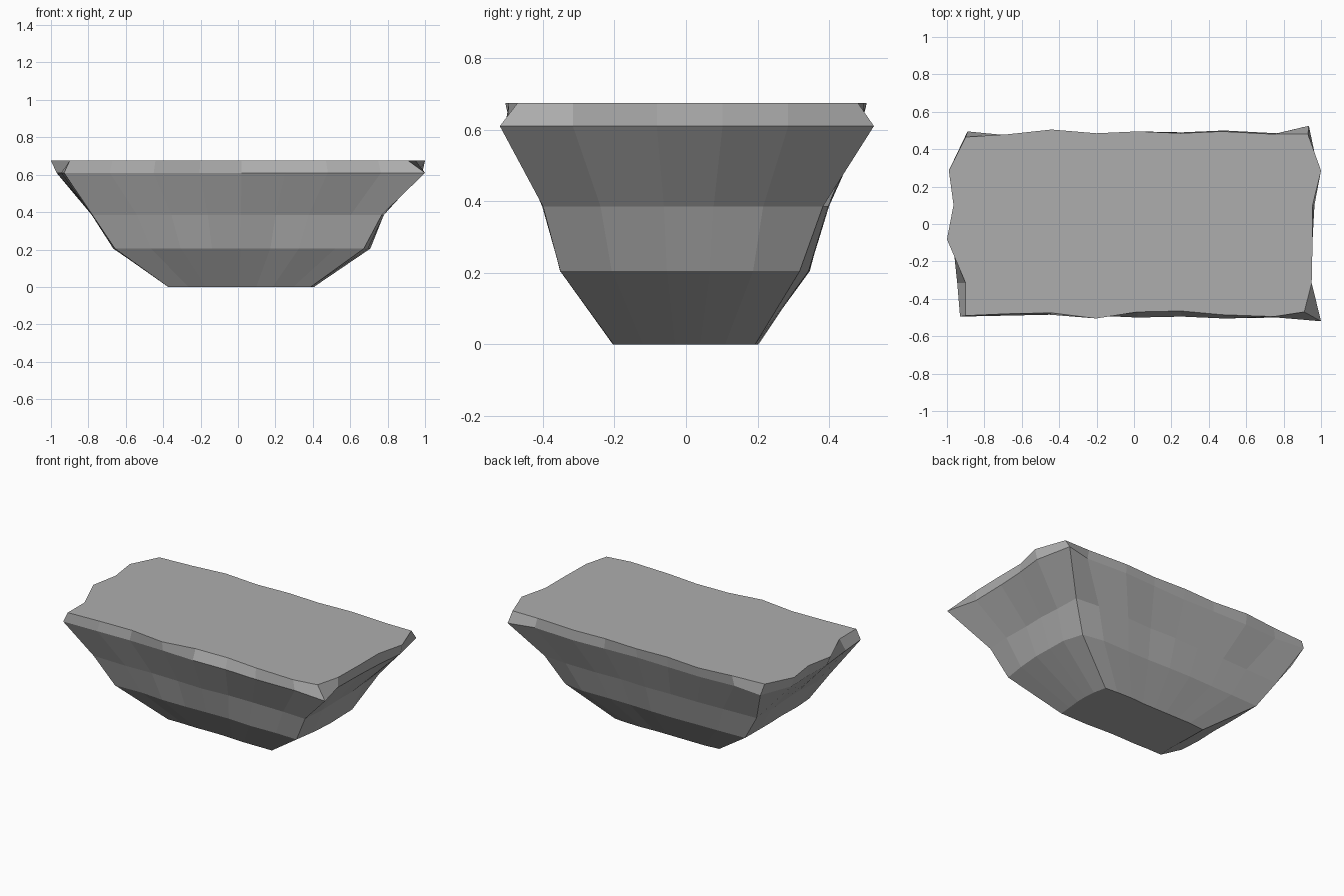
import bpy, bmesh, math, random

random.seed(4)
cube = bpy.data.objects.get("Cube")
if cube:
    bpy.data.objects.remove(cube, do_unlink=True)

# Shared column positions along the long and short sides, as fractions of half size
COLUMNS_X = [-0.97, -0.70, -0.46, -0.21, 0.02, 0.26, 0.49, 0.78, 0.97]
COLUMNS_Y = [-1.0, -0.62, -0.16, 0.2, 0.56, 1.0]


def ring(z, half_x, half_y, front, back, left, right):
    """Outline at one height; each side is a list of distances from the centre."""
    last_x, last_y = len(COLUMNS_X) - 1, len(COLUMNS_Y) - 1
    points = []
    # corners take their x from the short sides and their y from the long sides
    for i, c in enumerate(COLUMNS_X):
        x = -left[0] if i == 0 else right[0] if i == last_x else c * half_x
        points.append((x, -front[i], z))
    for j in range(1, last_y):
        points.append((right[j], COLUMNS_Y[j] * half_y, z))
    for i in range(last_x, -1, -1):
        x = -left[-1] if i == 0 else right[-1] if i == last_x else COLUMNS_X[i] * half_x
        points.append((x, back[i], z))
    for j in range(last_y - 1, 0, -1):
        points.append((-left[j], COLUMNS_Y[j] * half_y, z))
    return points


def rough_side(count, corner, bulge, jitter):
    """Distances for a chipped side that swells between its corners."""
    side = []
    for i in range(count):
        swell = math.sqrt(max(0.0, math.sin(math.pi * i / (count - 1))))
        side.append(corner + bulge * swell + random.uniform(-jitter, jitter))
    return side


def rough_ring(z, front, back, left, right, jitter):
    """Outline from (corner distance, bulge) pairs for the four sides."""
    nx, ny = len(COLUMNS_X), len(COLUMNS_Y)
    return ring(z, (left[0] + right[0]) / 2, (front[0] + back[0]) / 2,
                rough_side(nx, *front, jitter), rough_side(nx, *back, jitter),
                rough_side(ny, *left, jitter), rough_side(ny, *right, jitter))


# Outlines from the narrow base up to the broad flat top
rings = [
    rough_ring(0.0, (0.20, 0.0), (0.19, 0.01), (0.37, 0.0), (0.385, 0.02), 0.005),
    rough_ring(0.205, (0.345, 0.0), (0.325, 0.02), (0.665, 0.0), (0.665, 0.045), 0.008),
    rough_ring(0.385, (0.395, 0.0), (0.375, 0.025), (0.775, 0.0), (0.77, 0.005), 0.008),
    ring(0.61, 0.98, 0.51,
         [0.495, 0.49, 0.485, 0.49, 0.5, 0.495, 0.505, 0.5, 0.52],
         [0.495, 0.475, 0.49, 0.485, 0.48, 0.49, 0.5, 0.485, 0.525],
         [0.93, 0.945, 0.97, 0.965, 0.97, 0.89],
         [1.0, 0.95, 0.955, 0.965, 0.985, 0.935]),
    ring(0.675, 0.96, 0.51,
         [0.49, 0.48, 0.475, 0.505, 0.47, 0.465, 0.485, 0.495, 0.47],
         [0.465, 0.48, 0.505, 0.485, 0.495, 0.485, 0.495, 0.48, 0.48],
         [0.9, 0.9, 1.0, 0.965, 0.99, 0.9],
         [0.91, 0.95, 0.955, 0.955, 1.0, 0.93]),
]

# Loft the outlines into one closed faceted stone
bm = bmesh.new()
loops = [[bm.verts.new(p) for p in outline] for outline in rings]
for low, high in zip(loops, loops[1:]):
    n = len(low)
    for i in range(n):
        k = (i + 1) % n
        bm.faces.new((low[i], low[k], high[k], high[i]))
bm.faces.new(loops[-1])
bm.faces.new(loops[0][::-1])
bmesh.ops.recalc_face_normals(bm, faces=bm.faces[:])
mesh = bpy.data.meshes.new("rock_slab")
bm.to_mesh(mesh)
bm.free()

# Plain grey stone
stone = bpy.data.materials.new("grey_stone")
stone.use_nodes = True
colour = (0.42, 0.42, 0.42, 1.0)
stone.diffuse_color = colour
stone.node_tree.nodes["Principled BSDF"].inputs["Base Color"].default_value = colour
mesh.materials.append(stone)

rock = bpy.data.objects.new("rock_slab", mesh)
bpy.context.collection.objects.link(rock)
